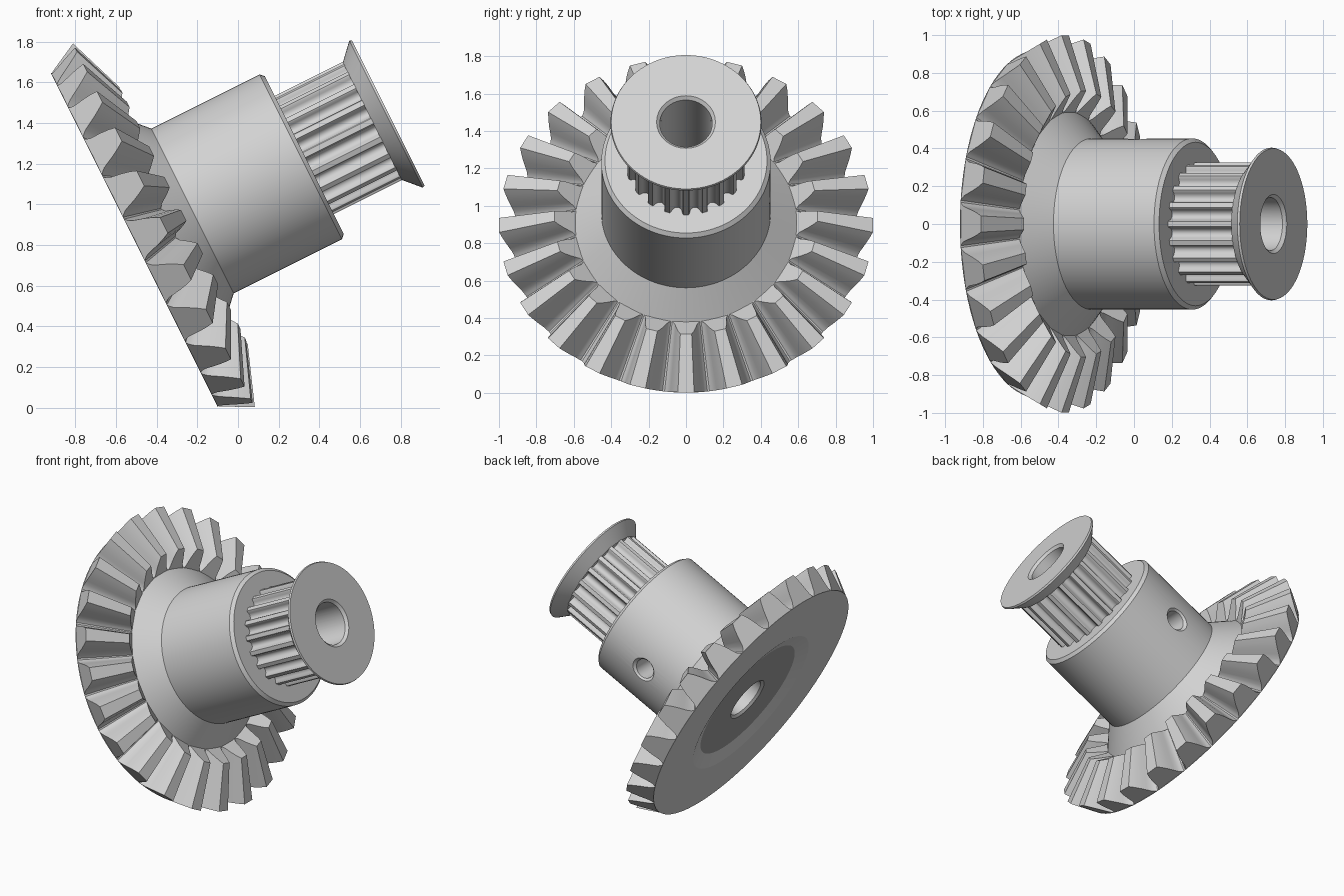
import bpy, bmesh, math
from mathutils import Matrix, Vector

old = bpy.data.objects.get("Cube")
if old:
    bpy.data.objects.remove(old, do_unlink=True)


def make_material(name, grey):
    mat = bpy.data.materials.new(name)
    mat.use_nodes = True
    colour = (grey, grey, grey, 1)
    mat.diffuse_color = colour
    mat.node_tree.nodes["Principled BSDF"].inputs["Base Color"].default_value = colour
    return mat


metal = make_material("grey metal", 0.65)
dark = make_material("dark grey recess", 0.34)

# Parts are built around local z, then tilted together; local +x ends up lowest
TILT = Matrix.Translation((-0.51, 0, 0.824)) @ Matrix.Rotation(math.atan(2), 4, 'Y')
BORE = 0.14


def polar(r, angle, z):
    return Vector((r * math.cos(angle), r * math.sin(angle), z))


def finish(name, bm, matrix=TILT):
    bmesh.ops.remove_doubles(bm, verts=bm.verts, dist=1e-5)
    bmesh.ops.recalc_face_normals(bm, faces=bm.faces)
    mesh = bpy.data.meshes.new(name)
    bm.to_mesh(mesh)
    bm.free()
    mesh.materials.append(metal)
    ob = bpy.data.objects.new(name, mesh)
    bpy.context.collection.objects.link(ob)
    ob.matrix_world = matrix
    return ob


def smooth(ob, degrees):
    bpy.ops.object.select_all(action='DESELECT')
    ob.select_set(True)
    bpy.context.view_layer.objects.active = ob
    bpy.ops.object.shade_smooth_by_angle(angle=math.radians(degrees))


def loft(bm, rings, close_rings=False):
    """Join closed loops of points with quads."""
    loops = [[bm.verts.new(p) for p in ring] for ring in rings]
    pairs = list(zip(loops, loops[1:]))
    if close_rings:
        pairs.append((loops[-1], loops[0]))
    for a, b in pairs:
        for i in range(len(a)):
            j = (i + 1) % len(a)
            bm.faces.new((a[i], a[j], b[j], b[i]))
    return loops


def lathe(name, profile, steps=96, matrix=TILT):
    bm = bmesh.new()
    loft(bm, [[polar(r, math.tau * i / steps, z) for i in range(steps)]
              for r, z in profile], close_rings=True)
    return finish(name, bm, matrix)


# Gear blank with shallow recessed back, sloping front and hub
hub = lathe("gear_blank_and_hub", [
    (BORE, 0.045), (0.157, 0.03), (0.445, 0.03), (0.545, 0), (0.92, 0),
    (0.59, 0.19), (0.453, 0.32), (0.453, 0.915), (0.433, 0.935), (BORE, 0.935)])

# The floor of the recess is darker
hub.data.materials.append(dark)
for face in hub.data.polygons:
    if abs(face.center.z - 0.03) < 0.002:
        face.material_index = 1

# Set screw hole, cut from one side of the hub into the bore
side = TILT @ Matrix.Translation((0, 0, 0.59)) @ Matrix.Rotation(-math.pi / 2, 4, 'X')
cutter = lathe("screw_hole_cutter", [
    (0, 0), (0.066, 0), (0.066, 0.435), (0.096, 0.465), (0.096, 0.6), (0, 0.6)], 48, side)
cutter.hide_render = True
cut = hub.modifiers.new("screw hole", 'BOOLEAN')
cut.operation = 'DIFFERENCE'
cut.solver = 'EXACT'
cut.object = cutter
bpy.context.view_layer.update()
bpy.context.view_layer.objects.active = hub
bpy.ops.object.modifier_apply(modifier=cut.name)
bpy.data.objects.remove(cutter, do_unlink=True)
smooth(hub, 12)

# Bevel teeth: each tapers towards an apex on the axis
APEX = Vector((0, 0, 0.53))
FLANK = [(0, 0.125), (0.07, 0.112), (0.17, 0.099), (0.35, 0.088),
         (0.55, 0.077), (0.8, 0.06), (1, 0.043)]      # height, half angle
TEETH = 24
bm = bmesh.new()
for t in range(TEETH):
    outer, inner = [], []
    outline = FLANK + [(f, -w) for f, w in reversed(FLANK)]
    for f, w in outline:
        p = polar(0.92 + 0.08 * f, math.tau * t / TEETH + w, 0.163 * f)
        outer.append(p)
        inner.append(APEX + (p - APEX) * (0.645 + 0.06 * f))
    a, b = loft(bm, [outer, inner])
    bm.faces.new(a)
    bm.faces.new(b)
smooth(finish("bevel_teeth", bm), 30)

# Toothed belt pulley with round grooves
GROOVES = 20
rim = []
for g in range(GROOVES):
    mid = math.tau * (g + 0.5) / GROOVES
    rim.append((0.325, mid - 0.115))
    for k in range(9):
        c = math.pi * k / 8
        rim.append((0.317 - 0.034 * math.sin(c), mid - 0.096 * math.cos(c)))
    rim.append((0.325, mid + 0.115))
bm = bmesh.new()
loft(bm, [[polar(BORE, a, 0.93) for r, a in rim], [polar(r, a, 0.93) for r, a in rim],
          [polar(r, a, 1.32) for r, a in rim], [polar(BORE, a, 1.32) for r, a in rim]],
     close_rings=True)
smooth(finish("belt_pulley", bm), 35)

# Flared end flange
smooth(lathe("pulley_flange", [
    (BORE, 1.307), (0.322, 1.307), (0.404, 1.384), (0.4, 1.396),
    (0.157, 1.396), (BORE, 1.379)]), 30)
